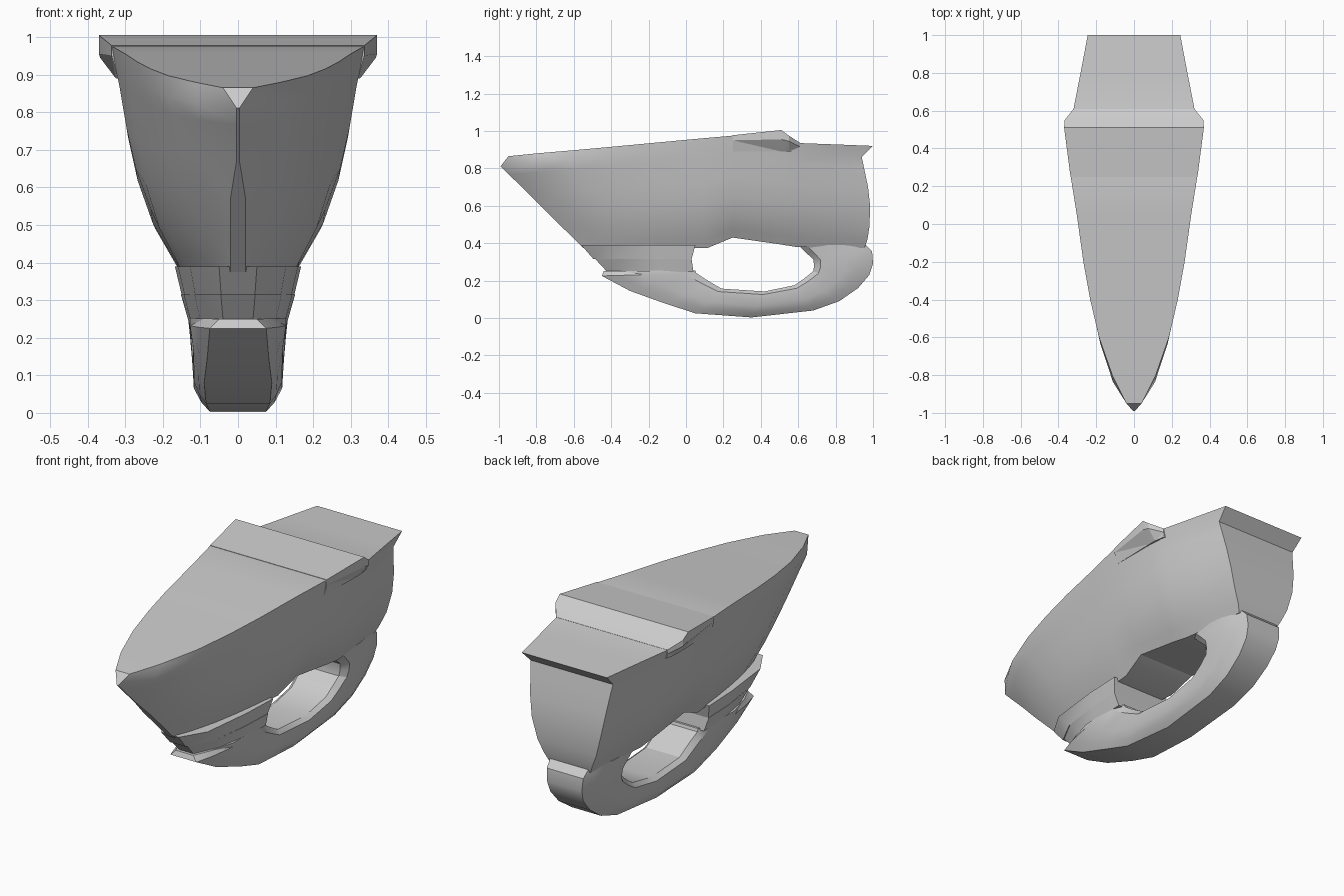
import bpy, bmesh, math

if "Cube" in bpy.data.objects:
    bpy.data.objects.remove(bpy.data.objects["Cube"])


def loft(name, rings, angle=25):
    """Skin closed rings of points and cap both ends."""
    bm = bmesh.new()
    rows = [[bm.verts.new(p) for p in ring] for ring in rings]
    n = len(rows[0])
    for a, b in zip(rows, rows[1:]):
        for i in range(n):
            j = (i + 1) % n
            bm.faces.new((a[i], a[j], b[j], b[i]))
    bm.faces.new(rows[0])
    bm.faces.new(rows[-1])
    bmesh.ops.remove_doubles(bm, verts=bm.verts, dist=0.0005)
    bmesh.ops.triangulate(bm, faces=[f for f in bm.faces if len(f.verts) > 3])
    bmesh.ops.recalc_face_normals(bm, faces=bm.faces)
    mesh = bpy.data.meshes.new(name)
    bm.to_mesh(mesh)
    bm.free()
    obj = bpy.data.objects.new(name, mesh)
    bpy.context.collection.objects.link(obj)
    bpy.ops.object.select_all(action='DESELECT')
    obj.select_set(True)
    bpy.context.view_layer.objects.active = obj
    bpy.ops.object.shade_smooth_by_angle(angle=math.radians(angle))
    return obj


def mirrored(half):
    """Close a right-hand half section with its left-hand copy."""
    return half + [(-x, y, z) for x, y, z in reversed(half)]


# Hull: stations (y, half width, top z, bottom z)
stations = [(-.95, .04, .865, .375), (-.8, .115, .88, .375), (-.6, .185, .897, .375),
            (-.4, .232, .915, .375), (-.2, .268, .934, .375), (.05, .303, .957, .375),
            (.25, .335, .975, .43), (.51, .33, .955, .395), (.61, .32, .935, .38),
            (.8, .283, .928, .375), (1, .245, .92, .375)]
# Height levels (fraction, width factor, stern y)
levels = [(1, 1, 1), (.89, .97, .94), (.8, .94, .95), (.6, .885, .973),
          (.4, .81, .985), (.2, .69, .98), (.08, .57, .97), (0, .49, .955)]
rings = []
for k, (s, w, top, bot) in enumerate(stations):
    half = []
    for u, f, stern in levels:
        z = bot + (top - bot) * u
        bow = -1 + (.82 - (.375 + .49 * u)) * 1.01
        y, x = s, w * f
        if u < 1:
            if s < .25:
                y = bow + (.25 - bow) * (s + .95) / 1.2
            else:
                y = .25 + (stern - .25) * (s - .25) / .75
            if k == 0:
                x = .004 if u > .5 else .02
        half.append((x, y, z))
    rings.append(mirrored(half))
loft("hull", rings)

# Raised deck with flared sides
deck = []
for y, base, side, low, mid, top in [(.25, .32, .336, .89, .95, .977),
                                     (.51, .325, .37, .89, .955, 1.005),
                                     (.55, .325, .367, .89, .945, .975),
                                     (.61, .315, .32, .89, .915, .936)]:
    deck.append(mirrored([(base, y, low), (side, y, mid), (side, y, top)]))
loft("raised_deck", deck, 15)

# Front neck: banded block joining the hull to the loop
for i, (z0, z1, f0, f1, w0, w1, r0, r1) in enumerate([
        (.39, .315, -.56, -.495, .168, .15, .05, .03),
        (.315, .245, -.485, -.42, .152, .132, .03, .04)]):
    rings = []
    for z, front, w, rear in ((z0, f0, w0, r0), (z1, f1, w1, r1)):
        rings.append(mirrored([(w * .3, front, z), (w * .76, front + .13, z),
                               (w * .95, -.15, z), (w, rear, z)]))
    loft("front_neck_%d" % (i + 1), rings)

# Lower loop: sections (inner y z, outer y z, inner width, outer width)
path = [(.05, .255, -.44, .25, .13, .05), (.055, .24, -.45, .225, .13, .075),
        (.10, .21, -.30, .145, .122, .082), (.15, .18, -.12, .08, .12, .09),
        (.19, .157, .05, .025, .12, .085), (.42, .142, .35, .003, .12, .075),
        (.58, .175, .68, .04, .122, .08), (.63, .21, .82, .09, .125, .085),
        (.68, .25, .92, .16, .13, .09), (.685, .28, .98, .23, .135, .095),
        (.68, .315, 1.0, .29, .14, .1), (.64, .35, .995, .355, .145, .105),
        (.60, .39, .96, .39, .15, .11)]
rings = []
for iy, iz, oy, oz, wi, wo in path:
    half = []
    for t, w in ((0, wi * .8), (.12, wi), (.55, max(wi * .98, wo)),
                 (.82, (wi + wo) / 2), (1, wo)):
        half.append((w, iy + (oy - iy) * t, iz + (oz - iz) * t))
    rings.append(mirrored(half))
loft("lower_loop", rings)
